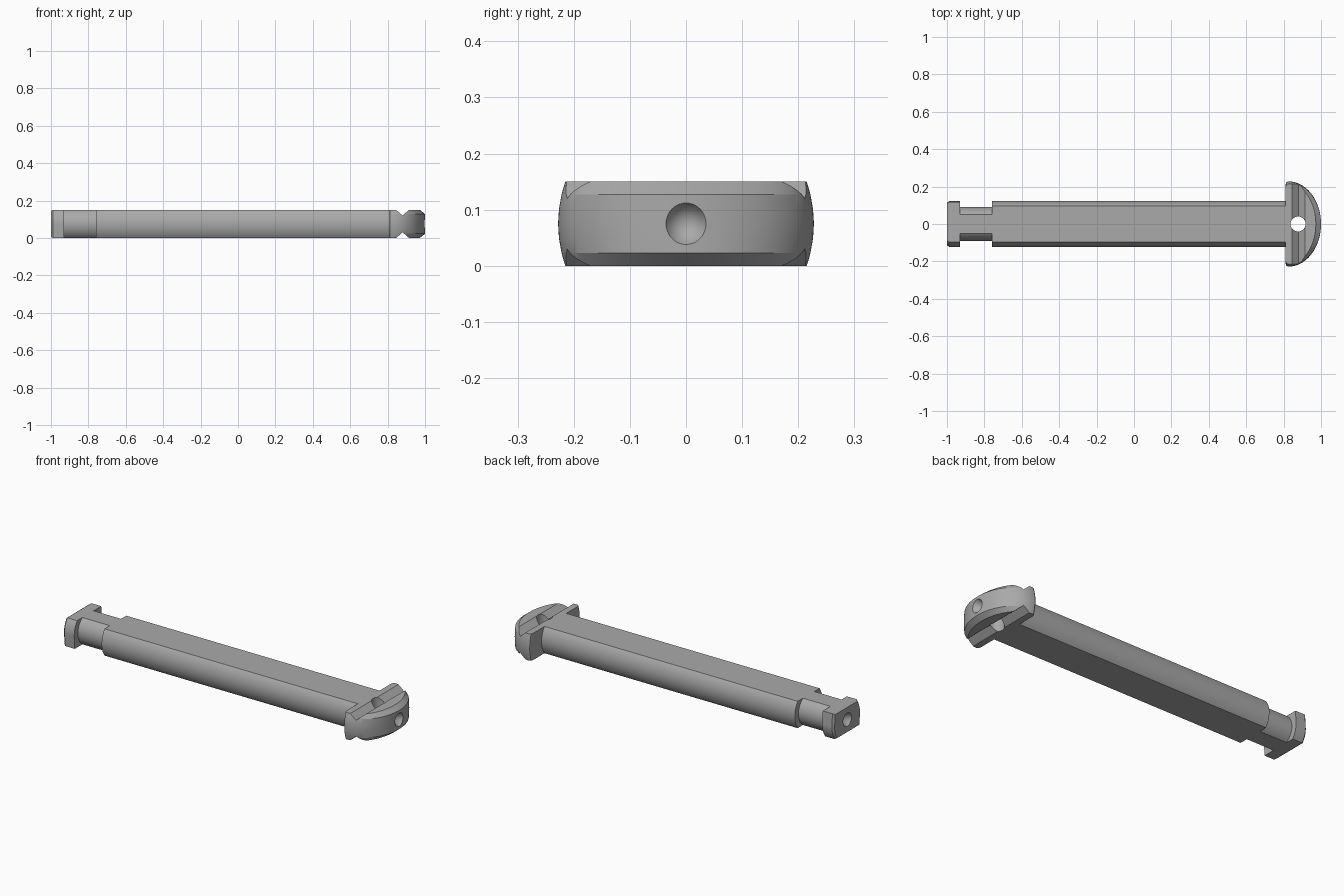
import bpy, bmesh, math
from mathutils import Matrix, Vector

if "Cube" in bpy.data.objects:
    bpy.data.objects.remove(bpy.data.objects["Cube"])

steel = bpy.data.materials.new("grey_steel")
steel.use_nodes = True
grey = (0.4, 0.4, 0.4, 1)
steel.diffuse_color = grey
steel.node_tree.nodes["Principled BSDF"].inputs["Base Color"].default_value = grey

MID = 0.075  # half the thickness, and the height of the pin axis


def add_object(name, bm):
    bmesh.ops.recalc_face_normals(bm, faces=bm.faces)
    mesh = bpy.data.meshes.new(name)
    bm.to_mesh(mesh)
    bm.free()
    obj = bpy.data.objects.new(name, mesh)
    bpy.context.collection.objects.link(obj)
    mesh.materials.append(steel)
    return obj


def loft(name, rings):
    """Skin a list of equal-length point rings and cap both ends."""
    bm = bmesh.new()
    loops = [[bm.verts.new(p) for p in ring] for ring in rings]
    n = len(loops[0])
    for a, b in zip(loops, loops[1:]):
        for i in range(n):
            j = (i + 1) % n
            bm.faces.new((a[i], a[j], b[j], b[i]))
    bm.faces.new(loops[0][::-1])
    bm.faces.new(loops[-1])
    return add_object(name, bm)


def cone(name, r1, r2, depth, centre, axis):
    bm = bmesh.new()
    turn = Vector((0, 0, 1)).rotation_difference(Vector(axis)).to_matrix().to_4x4()
    bmesh.ops.create_cone(bm, cap_ends=True, segments=40, radius1=r1, radius2=r2,
                          depth=depth, matrix=Matrix.Translation(centre) @ turn)
    return add_object(name, bm)


def cut(obj, cutters):
    for c in cutters:
        c.hide_render = True
        mod = obj.modifiers.new("cut", 'BOOLEAN')
        mod.operation, mod.solver, mod.object = 'DIFFERENCE', 'EXACT', c
    bpy.context.view_layer.update()
    result = bpy.data.meshes.new_from_object(
        obj.evaluated_get(bpy.context.evaluated_depsgraph_get()))
    obj.modifiers.clear()
    obj.data = result
    for c in cutters:
        bpy.data.objects.remove(c)


def round_side(radius, steps=16):
    """One rounded side of a bar with flats, as (y, z) from bottom to top."""
    a = math.asin(MID / radius)
    angles = [-a + 2 * a * i / steps for i in range(steps + 1)]
    return [(radius * math.cos(t), radius * math.sin(t)) for t in angles]


def bar(name, side, stations):
    """Bar along x; the far side is the near one turned by half a turn."""
    section = side + [(-y, -z) for y, z in side]
    return loft(name, [[(x, y * s, MID + z * s) for y, z in section]
                       for x, s in stations])


# Shaft and the narrow neck
shaft = bar("shaft", round_side(0.122), [(-0.76, 1), (0.81, 1)])
neck = bar("neck", round_side(0.09), [(-0.93, 1), (-0.76, 1)])

# Locking end: one corner of each side is left square
arc = [p for p in round_side(0.122) if p[1] < 0.012]
lock = bar("locking_end", arc + [(0.117, MID)],
           [(-1, 0.92), (-0.99, 1), (-0.93, 1)])
cut(lock, [cone("end_drill", 0.037, 0, 0.06, (-0.97, 0, MID), (1, 0, 0))])


# Half-round head with barrelled sides and a chamfered nose
def head_ring(z):
    t = abs(z - MID) / MID
    width = 0.228 - 0.013 * t * t
    nose = 0.18 - 0.028 * max(0, (t - 0.7) / 0.3)
    curve = []
    for i in range(49):
        a = math.pi * (i / 48 - 0.5)
        curve.append((0.825 + (nose - 0.005) * math.cos(a), width * math.sin(a), z))
    corner = [(0.814, width - 0.006, z), (0.81, width - 0.018, z)]
    return curve + corner + [(x, -y, z) for x, y, z in reversed(corner)]


head = loft("head", [head_ring(MID * k) for k in
                     (0, 0.15, 0.3, 0.65, 1, 1.35, 1.7, 1.85, 2)])


# Cross grooves, through hole and nose centre drill
def groove(name, side):
    tri = [(0.845, 1), (0.915, 1), (0.88, 0.6)]
    tri = [(0.84, 1.07), (0.92, 1.07)] + [tri[2]]
    return loft(name, [[(x, y, MID + side * MID * k) for x, k in tri]
                       for y in (-0.3, 0.3)])


cut(head, [groove("top_groove", 1), groove("bottom_groove", -1),
           cone("through_drill", 0.04, 0.04, 0.4, (0.877, 0, MID), (0, 0, 1)),
           cone("nose_drill", 0.037, 0, 0.06, (0.97, 0, MID), (-1, 0, 0))])

# Smooth the curved faces, keep the machined edges crisp
for obj in (shaft, neck, lock, head):
    bpy.ops.object.select_all(action='DESELECT')
    obj.select_set(True)
    bpy.context.view_layer.objects.active = obj
    bpy.ops.object.shade_smooth_by_angle(angle=math.radians(20))
